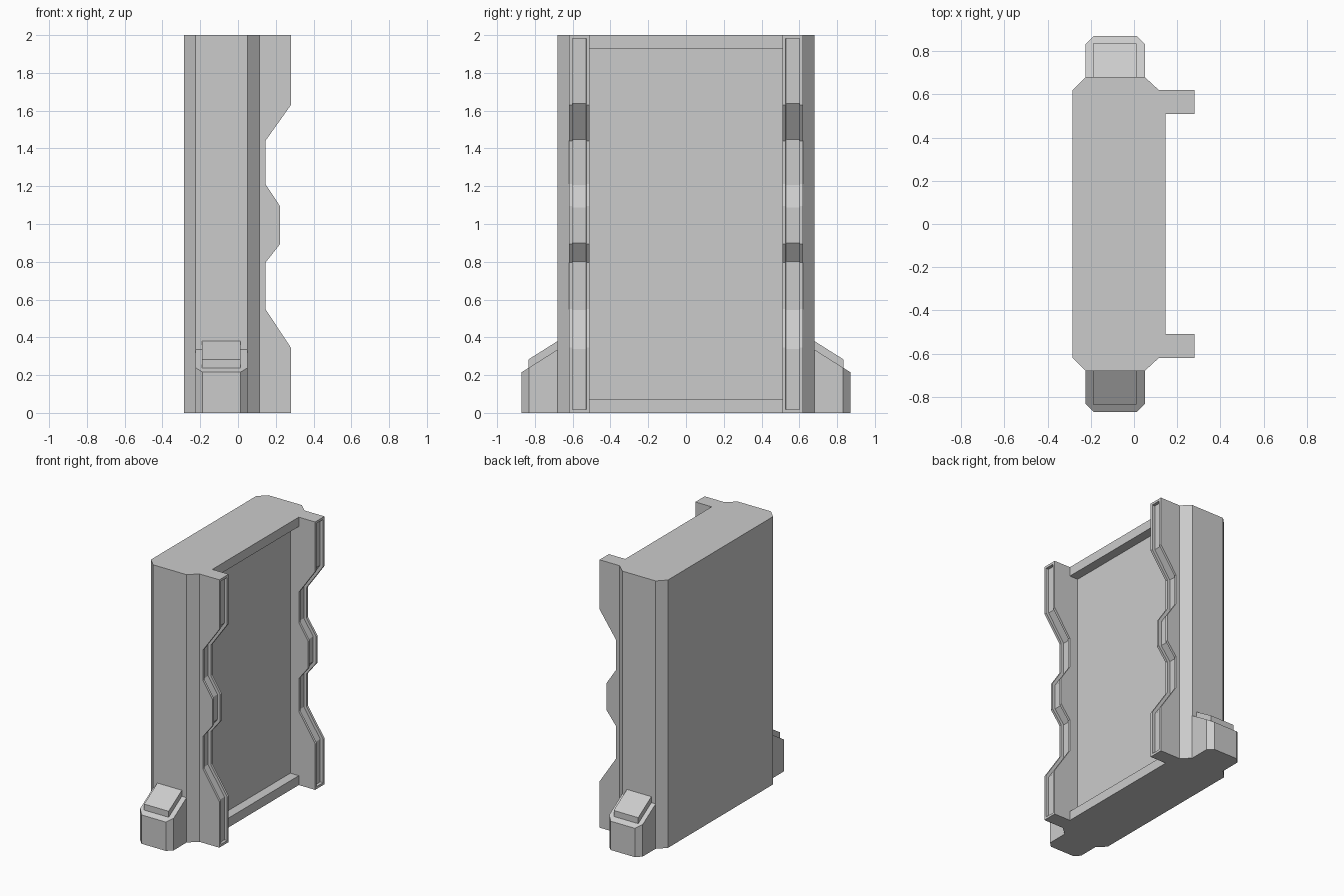
import bpy, bmesh
from mathutils import Vector

if "Cube" in bpy.data.objects:
    bpy.data.objects.remove(bpy.data.objects["Cube"])


def finish(bm, name):
    bmesh.ops.recalc_face_normals(bm, faces=bm.faces[:])
    mesh = bpy.data.meshes.new(name)
    bm.to_mesh(mesh)
    bm.free()
    obj = bpy.data.objects.new(name, mesh)
    bpy.context.collection.objects.link(obj)
    return obj


def prism(bottom, top):
    """Solid between two matching outlines."""
    bm = bmesh.new()
    a = [bm.verts.new(p) for p in bottom]
    b = [bm.verts.new(p) for p in top]
    n = len(a)
    bm.faces.new(a[::-1])
    bm.faces.new(b)
    for i in range(n):
        j = (i + 1) % n
        bm.faces.new((a[i], a[j], b[j], b[i]))
    bmesh.ops.recalc_face_normals(bm, faces=bm.faces[:])
    return bm


def mirror_y(obj):
    mod = obj.modifiers.new("mirror", 'MIRROR')
    mod.use_axis = (False, True, False)
    mod.use_mirror_merge = False


# Main cabinet: chamfered plan with a recessed front panel
half = [(-0.285, 0.62), (-0.225, 0.68), (0.05, 0.68), (0.115, 0.62),
        (0.115, 0.51), (0.075, 0.51)]
plan = half + [(x, -y) for x, y in reversed(half)]
finish(prism([(x, y, 0) for x, y in plan], [(x, y, 2) for x, y in plan]), "cabinet_body")

# Ledges framing the panel at top and bottom
for name, z0, z1 in (("bottom_ledge", 0, 0.07), ("top_ledge", 1.93, 2)):
    rect = [(0.075, -0.51), (0.145, -0.51), (0.145, 0.51), (0.075, 0.51)]
    finish(prism([(x, y, z0) for x, y in rect], [(x, y, z1) for x, y in rect]), name)

# Wavy side flanges with a shallow groove along the front edge
wave = [(0.28, 0), (0.28, 0.345), (0.145, 0.55), (0.145, 0.795), (0.222, 0.893),
        (0.222, 1.095), (0.145, 1.212), (0.145, 1.44), (0.28, 1.63), (0.28, 2)]
outline = [(0.115, 0)] + wave + [(0.115, 2)]
# the panel-side wall reaches back to the recessed panel through the body
bm = prism([(x, 0.51, z) for x, z in outline], [(x, 0.62, z) for x, z in outline])
bm.normal_update()
front = [f for f in bm.faces if f.normal.x > 0.3 and abs(f.normal.y) < 0.1]
bmesh.ops.inset_region(bm, faces=front, thickness=0.018, depth=0,
                       use_even_offset=True, use_boundary=True)
bmesh.ops.inset_region(bm, faces=front, thickness=0.0005, depth=-0.022,
                       use_even_offset=True, use_boundary=True)
mirror_y(finish(bm, "wavy_flange"))


# Sloped feet on both ends
def slope(y, z):
    return z - (y - 0.68) * 0.63


foot = [(-0.225, 0.68), (-0.225, 0.832), (-0.187, 0.87), (0.013, 0.87),
        (0.051, 0.832), (0.051, 0.68)]
mirror_y(finish(prism([(x, y, 0) for x, y in foot],
                      [(x, y, slope(y, 0.335)) for x, y in foot]), "foot"))

# Raised pads on the sloped feet
pad = [(-0.19, 0.68), (-0.19, 0.835), (0.012, 0.835), (0.012, 0.68)]
mirror_y(finish(prism([(x, y, slope(y, 0.32)) for x, y in pad],
                      [(x, y, slope(y, 0.38)) for x, y in pad]), "foot_pad"))
